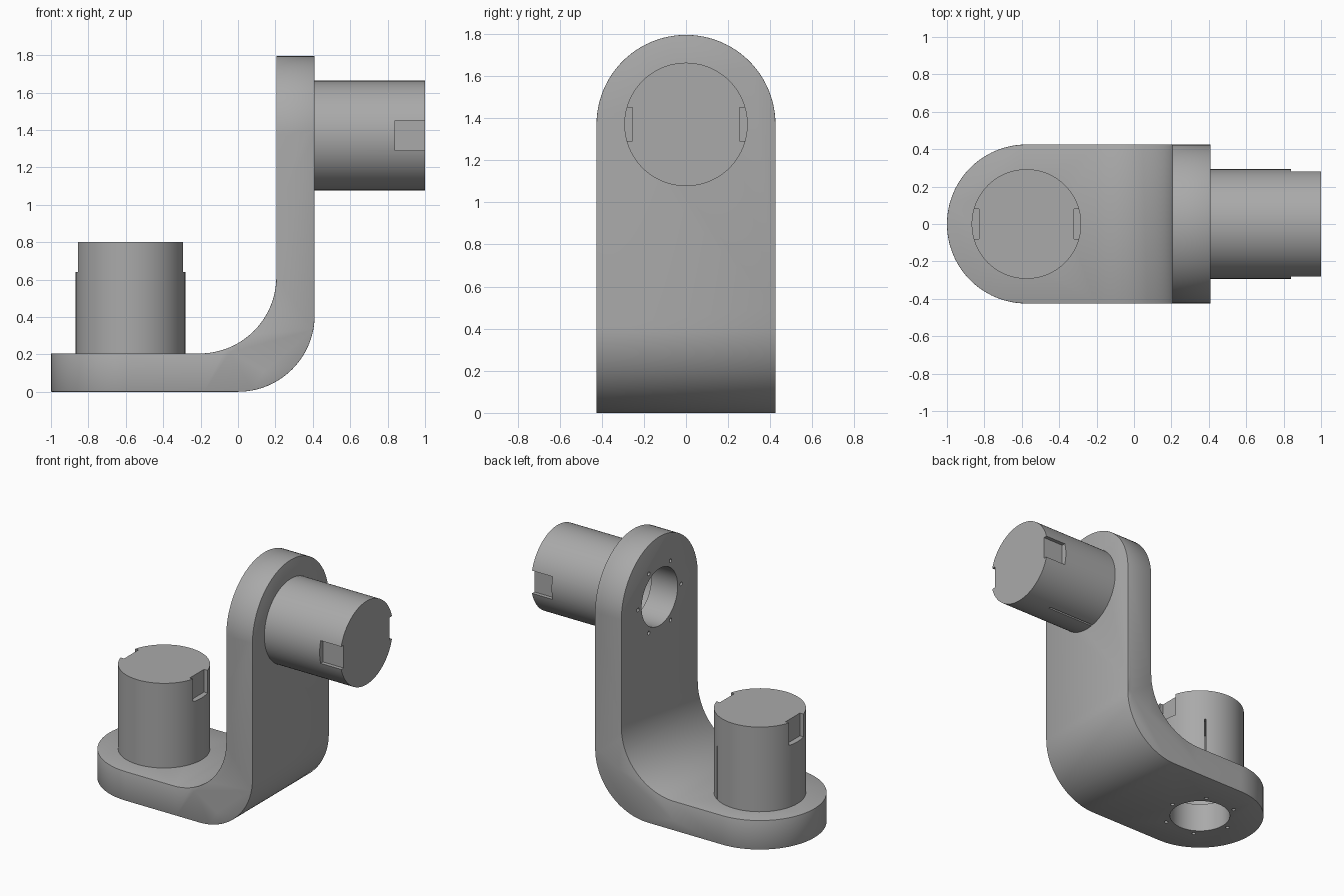
import bpy, bmesh
from math import sin, cos, pi, radians
from mathutils import Matrix, Vector

if "Cube" in bpy.data.objects:
    bpy.data.objects.remove(bpy.data.objects["Cube"])

metal = bpy.data.materials.new("plain grey metal")
metal.use_nodes = True
GREY = (0.4, 0.4, 0.4, 1)
metal.diffuse_color = GREY
metal.node_tree.nodes["Principled BSDF"].inputs["Base Color"].default_value = GREY

T = 0.205      # plate thickness
R = 0.425      # half width of the bracket
BEND = 0.41    # radius of both bend arcs
FRONT = 0.41   # outer face of the upright


def add_object(name, bm, matrix=Matrix()):
    bmesh.ops.recalc_face_normals(bm, faces=bm.faces)
    mesh = bpy.data.meshes.new(name)
    bm.to_mesh(mesh)
    bm.free()
    mesh.transform(matrix)
    mesh.materials.append(metal)
    ob = bpy.data.objects.new(name, mesh)
    bpy.context.collection.objects.link(ob)
    return ob


def prism(name, outline, direction, matrix=Matrix()):
    bm = bmesh.new()
    face = bm.faces.new([bm.verts.new(p) for p in outline])
    ext = bmesh.ops.extrude_face_region(bm, geom=[face])
    verts = [g for g in ext["geom"] if isinstance(g, bmesh.types.BMVert)]
    bmesh.ops.translate(bm, verts=verts, vec=direction)
    return add_object(name, bm, matrix)


def arc(cx, cy, r, start, end, n):
    angles = [radians(start + (end - start) * i / n) for i in range(n + 1)]
    return [(cx + r * cos(a), cy + r * sin(a)) for a in angles]


def cylinder(name, r, z0, z1, matrix, n=96, x=0, y=0):
    ring = [(px, py, z0) for px, py in arc(x, y, r, 0, 360, n)[:-1]]
    return prism(name, ring, (0, 0, z1 - z0), matrix)


def box(name, low, high, matrix):
    ring = [(low[0], low[1], low[2]), (high[0], low[1], low[2]),
            (high[0], high[1], low[2]), (low[0], high[1], low[2])]
    return prism(name, ring, (0, 0, high[2] - low[2]), matrix)


def bake(ob):
    bpy.context.view_layer.update()
    graph = bpy.context.evaluated_depsgraph_get()
    mesh = bpy.data.meshes.new_from_object(ob.evaluated_get(graph))
    ob.modifiers.clear()
    ob.data = mesh


def combine(ob, cutter, operation="DIFFERENCE"):
    mod = ob.modifiers.new("cut", "BOOLEAN")
    mod.object, mod.operation, mod.solver = cutter, operation, "EXACT"
    bake(ob)
    bpy.data.objects.remove(cutter)


# Mounting frames: local z runs out of the plate, local x towards the notches
base_frame = Matrix.Translation((-0.575, 0, 0))
wall_frame = Matrix(((0, 0, 1, 0.2), (1, 0, 0, 0), (0, 1, 0, 1.37), (0, 0, 0, 1)))

# Bent bracket: L-shaped profile swept across the width
profile = [(-1, 0)] + arc(0, BEND, BEND, -90, 0, 24)
profile += [(FRONT, 1.795), (0.205, 1.795)]
profile += arc(0.205 - BEND, T + BEND, BEND, 0, -90, 24) + [(-1, T)]
bracket = prism("bent_bracket", [(x, -R, z) for x, z in profile], (0, 2 * R, 0))

# Round both ends of the bracket
foot = arc(-0.575, 0, R, 90, 270, 48) + [(1, -R), (1, R)]
combine(bracket, prism("foot_outline", [(x, y, -1) for x, y in foot], (0, 0, 4)), "INTERSECT")
head = arc(0, 1.37, R, 0, 180, 48) + [(-R, -1), (R, -1)]
combine(bracket, prism("head_outline", [(-2, y, z) for y, z in head], (4, 0, 0)), "INTERSECT")
bevel = bracket.modifiers.new("soft edge", "BEVEL")
bevel.width, bevel.segments, bevel.limit_method = 0.013, 2, "ANGLE"
bevel.angle_limit = radians(50)
bake(bracket)

# Shaft openings, each with a ring of six screw holes
for frame in (base_frame, wall_frame):
    combine(bracket, cylinder("opening", 0.2, -0.1, 0.4, frame))
    for i in range(6):
        a = i * pi / 3
        combine(bracket, cylinder("screw_hole", 0.013, -0.1, 0.07, frame, 16,
                                  0.24 * cos(a), 0.24 * sin(a)))


# Hollow housings with a closed outer end, two notches and a thin slit
def housing(name, frame, slit_angle):
    ob = cylinder(name, 0.293, T - 0.002, 0.8, frame)
    combine(ob, cylinder("hollow", 0.25, 0, 0.76, frame))
    for s in (-1, 1):
        x0, x1 = sorted((s * 0.255, s * 0.4))
        combine(ob, box("notch", (x0, -0.08, 0.64), (x1, 0.08, 0.9), frame))
    turn = frame @ Matrix.Rotation(radians(slit_angle), 4, "Z")
    combine(ob, box("slit", (0.2, -0.006, 0.1), (0.35, 0.006, 0.58), turn))
    return ob


housings = [housing("base_housing", base_frame, 57), housing("wall_housing", wall_frame, -80)]

for ob in [bracket] + housings:
    bpy.ops.object.select_all(action="DESELECT")
    ob.select_set(True)
    bpy.context.view_layer.objects.active = ob
    bpy.ops.object.shade_smooth_by_angle(angle=radians(30))
